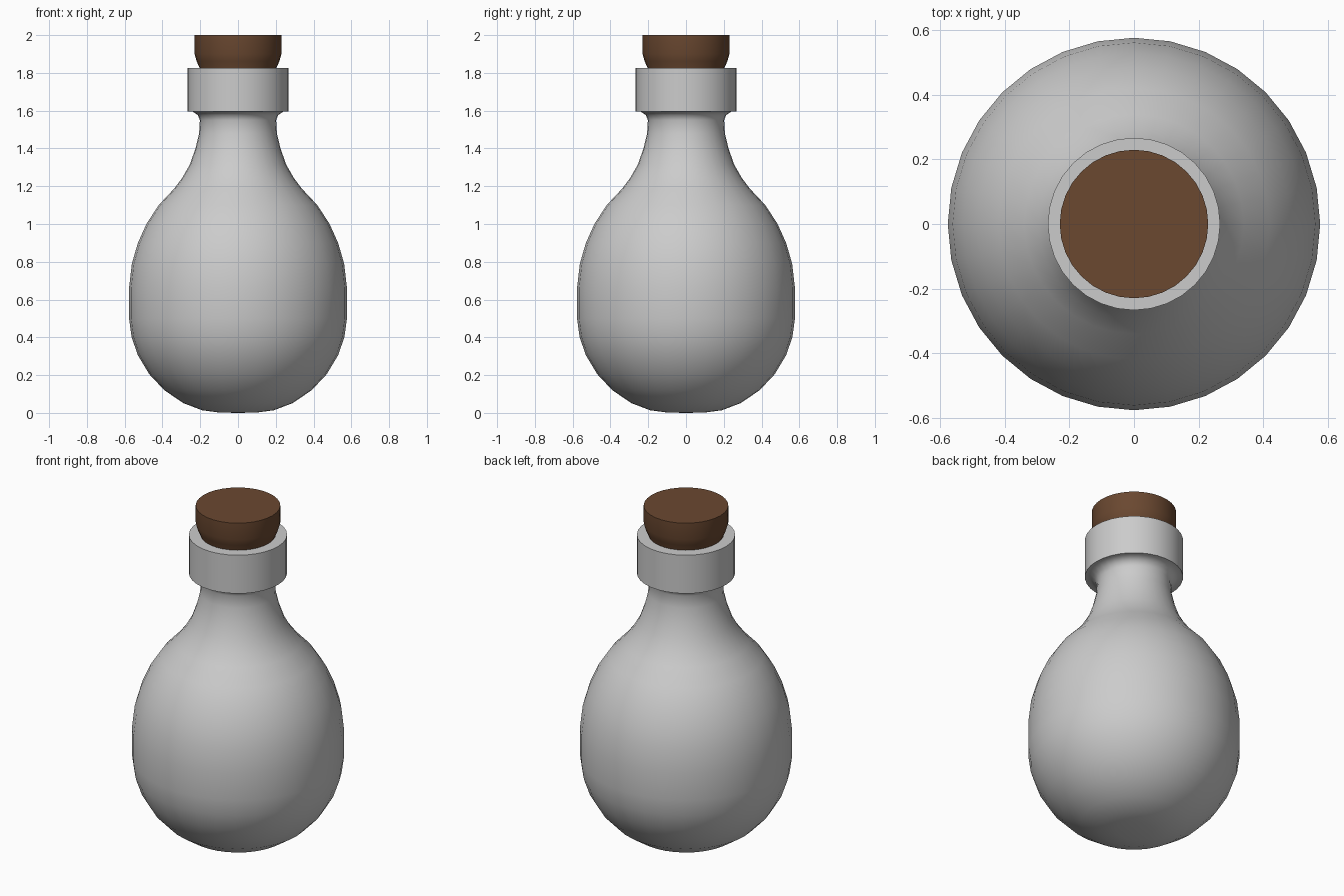
import bpy, bmesh, math

if "Cube" in bpy.data.objects:
    bpy.data.objects.remove(bpy.data.objects["Cube"])

SIDES = 32


def lathe(name, profile, angle=40, color=None):
    """Revolve (radius, z) points around z; radius 0 becomes a pole."""
    bm = bmesh.new()
    rings = []
    for r, z in profile:
        if r == 0:
            rings.append([bm.verts.new((0, 0, z))] * SIDES)
        else:
            rings.append([bm.verts.new((r * math.cos(2 * math.pi * i / SIDES),
                                        r * math.sin(2 * math.pi * i / SIDES), z))
                          for i in range(SIDES)])
    for a, b in zip(rings, rings[1:]):
        for i in range(SIDES):
            j = (i + 1) % SIDES
            bm.faces.new(list(dict.fromkeys((a[i], a[j], b[j], b[i]))))
    bmesh.ops.recalc_face_normals(bm, faces=bm.faces)
    mesh = bpy.data.meshes.new(name)
    bm.to_mesh(mesh)
    bm.free()
    obj = bpy.data.objects.new(name, mesh)
    bpy.context.collection.objects.link(obj)
    if color:
        mat = bpy.data.materials.new(name)
        mat.diffuse_color = color
        mat.use_nodes = True
        mat.node_tree.nodes["Principled BSDF"].inputs["Base Color"].default_value = mat.diffuse_color
        mesh.materials.append(mat)
    bpy.ops.object.select_all(action='DESELECT')
    obj.select_set(True)
    bpy.context.view_layer.objects.active = obj
    bpy.ops.object.shade_smooth_by_angle(angle=math.radians(angle))
    return obj


# Round flask body, neck and square-edged lip in one continuous surface
lathe("flask", [
    (0, 0), (0.10, 0.002), (0.19, 0.014), (0.29, 0.052), (0.39, 0.12),
    (0.47, 0.205), (0.53, 0.305), (0.563, 0.40), (0.577, 0.50), (0.577, 0.66),
    (0.562, 0.79), (0.53, 0.90), (0.485, 1.0), (0.42, 1.10), (0.34, 1.185),
    (0.295, 1.245), (0.255, 1.315), (0.225, 1.40), (0.206, 1.48), (0.202, 1.55),
    (0.213, 1.577), (0.24, 1.595),
    (0.267, 1.595), (0.267, 1.825), (0.20, 1.825), (0.19, 1.70), (0, 1.70)])

# Cork: straight head tapering down into the mouth
lathe("cork", [
    (0, 1.71), (0.185, 1.71), (0.203, 1.825), (0.219, 1.862), (0.23, 1.90),
    (0.23, 2.0), (0, 2.0)], color=(0.145, 0.065, 0.03, 1))
